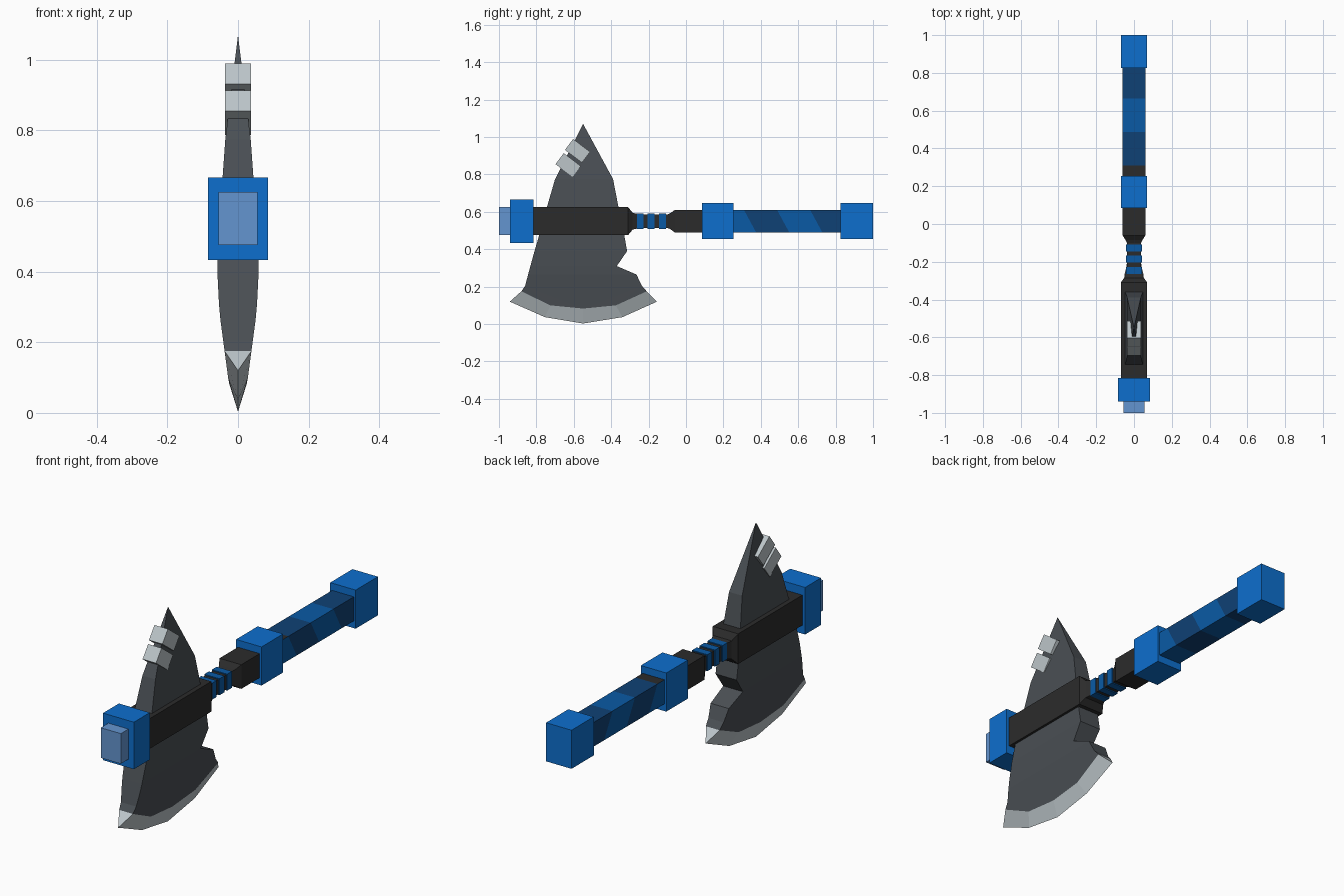
import bpy, bmesh, math
from mathutils import Matrix, Vector

if "Cube" in bpy.data.objects:
    bpy.data.objects.remove(bpy.data.objects["Cube"])


def mat(name, hexcol):
    m = bpy.data.materials.new(name)
    srgb = [int(hexcol[i:i + 2], 16) / 255 for i in (0, 2, 4)]
    m.diffuse_color = [c / 12.92 if c < 0.04045 else ((c + 0.055) / 1.055) ** 2.4
                       for c in srgb] + [1]
    m.use_nodes = True
    m.node_tree.nodes["Principled BSDF"].inputs["Base Color"].default_value = m.diffuse_color
    return m


BLUE = mat("bright blue", "0D6FCE")
PALE = mat("pale blue", "6495D0")
WRAP = mat("mid blue wrap", "0A5AA5")
NAVY = mat("navy wrap", "0F4175")
BLACK = mat("soft black", "2B2B2B")
STEEL = mat("dark steel", "4A4F54")
SILVER = mat("silver", "BCC5C9")
AXIS_Z = 0.55


def finish(name, bm, mats):
    bmesh.ops.recalc_face_normals(bm, faces=bm.faces)
    me = bpy.data.meshes.new(name)
    bm.to_mesh(me)
    bm.free()
    for m in mats:
        me.materials.append(m)
    ob = bpy.data.objects.new(name, me)
    bpy.context.collection.objects.link(ob)
    return ob


def loft(name, sections, mats, rule=None):
    """Square bar along y; section = (y, half x, half z, shift of the bottom edge)."""
    bm = bmesh.new()
    rings = []
    for y, hx, hz, *s in sections:
        s = s[0] if s else 0
        rings.append([bm.verts.new(p) for p in (
            (-hx, y, AXIS_Z + hz), (hx, y, AXIS_Z + hz),
            (hx, y + s, AXIS_Z - hz), (-hx, y + s, AXIS_Z - hz))])
    bm.faces.new(rings[0])
    bm.faces.new(rings[-1])
    for i in range(len(rings) - 1):
        for k in range(4):
            n = (k + 1) % 4
            f = bm.faces.new((rings[i][k], rings[i][n], rings[i + 1][n], rings[i + 1][k]))
            f.material_index = rule(i, k) if rule else 0
    return finish(name, bm, mats)


def bar(name, y0, y1, hx, hz, m):
    return loft(name, [(y0, hx, hz), (y1, hx, hz)], [m])


# Caps and collars
bar("front_button", -1.0, -0.93, 0.055, 0.075, PALE)
bar("front_cap", -0.94, -0.815, 0.085, 0.117, BLUE)
bar("middle_collar", 0.085, 0.255, 0.07, 0.096, BLUE)
bar("pommel", 0.825, 1.0, 0.07, 0.096, BLUE)

# Black head block, neck and grip block in one stepped bar
loft("shaft", [(-0.83, 0.07, 0.075), (-0.31, 0.07, 0.075), (-0.285, 0.052, 0.045),
               (-0.25, 0.037, 0.036), (-0.10, 0.037, 0.036), (-0.085, 0.045, 0.042),
               (-0.06, 0.06, 0.06), (0.10, 0.06, 0.06)], [BLACK])
for i, y in enumerate((-0.265, -0.205, -0.145)):
    bar(f"neck_ring_{i + 1}", y, y + 0.037, 0.042, 0.041, WRAP)

# Wrapped handle: stripes slant down the sides; the first strip of the top is bare
loft("wrapped_handle",
     [(0.20, 0.06, 0.06), (0.31, 0.06, 0.06, 0.065), (0.487, 0.06, 0.06, 0.065),
      (0.664, 0.06, 0.06, 0.065), (0.90, 0.06, 0.06)],
     [WRAP, NAVY, BLACK], lambda i, k: 2 if (i, k) == (0, 0) else i % 2)

# Blade: rows of (z, rear y, front y, half thickness), then the sharpened arc
rows = [(0.775, -0.70, -0.39, 0.036), (0.62, -0.745, -0.36, 0.047),
        (0.475, -0.785, -0.33, 0.058), (0.39, -0.81, -0.315, 0.058),
        (0.31, -0.832, -0.37, 0.054), (0.265, -0.844, -0.265, 0.050),
        (0.205, -0.86, -0.236, 0.042)]
bevel = [(-0.88, 0.175, 0.038), (-0.725, 0.10, 0.028), (-0.55, 0.083, 0.025),
         (-0.375, 0.10, 0.028), (-0.21, 0.175, 0.038)]
edge = [(-0.942, 0.12), (-0.755, 0.037), (-0.55, 0.003), (-0.34, 0.037), (-0.155, 0.12)]

bm = bmesh.new()
tip = bm.verts.new((0, -0.55, 1.07))
cut = [bm.verts.new((0, y, z)) for y, z in edge]
rims = []
for s in (-1, 1):
    grid = [[bm.verts.new((s * t, y, z)) for y in (a, b)] for z, a, b, t in rows]
    arc = [bm.verts.new((s * t, y, z)) for y, z, t in bevel]
    bm.faces.new((tip, *grid[0]))
    for a, b in zip(grid, grid[1:]):
        bm.faces.new((a[0], a[1], b[1], b[0]))
    bm.faces.new((grid[-1][0], *arc, grid[-1][1]))
    for i in range(4):
        bm.faces.new((arc[i], arc[i + 1], cut[i + 1], cut[i])).material_index = 1
    rims.append([[g[j] for g in grid] + [arc[-j]] for j in (0, 1)])
for j in (0, 1):
    left, right = rims[0][j], rims[1][j]
    bm.faces.new((tip, left[0], right[0]))
    for i in range(len(left) - 1):
        bm.faces.new((left[i], left[i + 1], right[i + 1], right[i]))
    bm.faces.new((left[-1], right[-1], cut[-j])).material_index = 1
bmesh.ops.triangulate(bm, faces=[f for f in bm.faces if len(f.verts) > 4])
finish("blade", bm, [STEEL, SILVER])

# Two tilted silver clips on the spike
for i, (y, z) in enumerate(((-0.58, 0.926), (-0.63, 0.85))):
    bm = bmesh.new()
    m = (Matrix.Translation((0, y, z)) @ Matrix.Rotation(math.radians(-37), 4, 'X')
         @ Matrix.Diagonal(Vector((0.074, 0.114, 0.073, 1))))
    bmesh.ops.create_cube(bm, size=1, matrix=m)
    finish(f"spike_clip_{i + 1}", bm, [SILVER])
